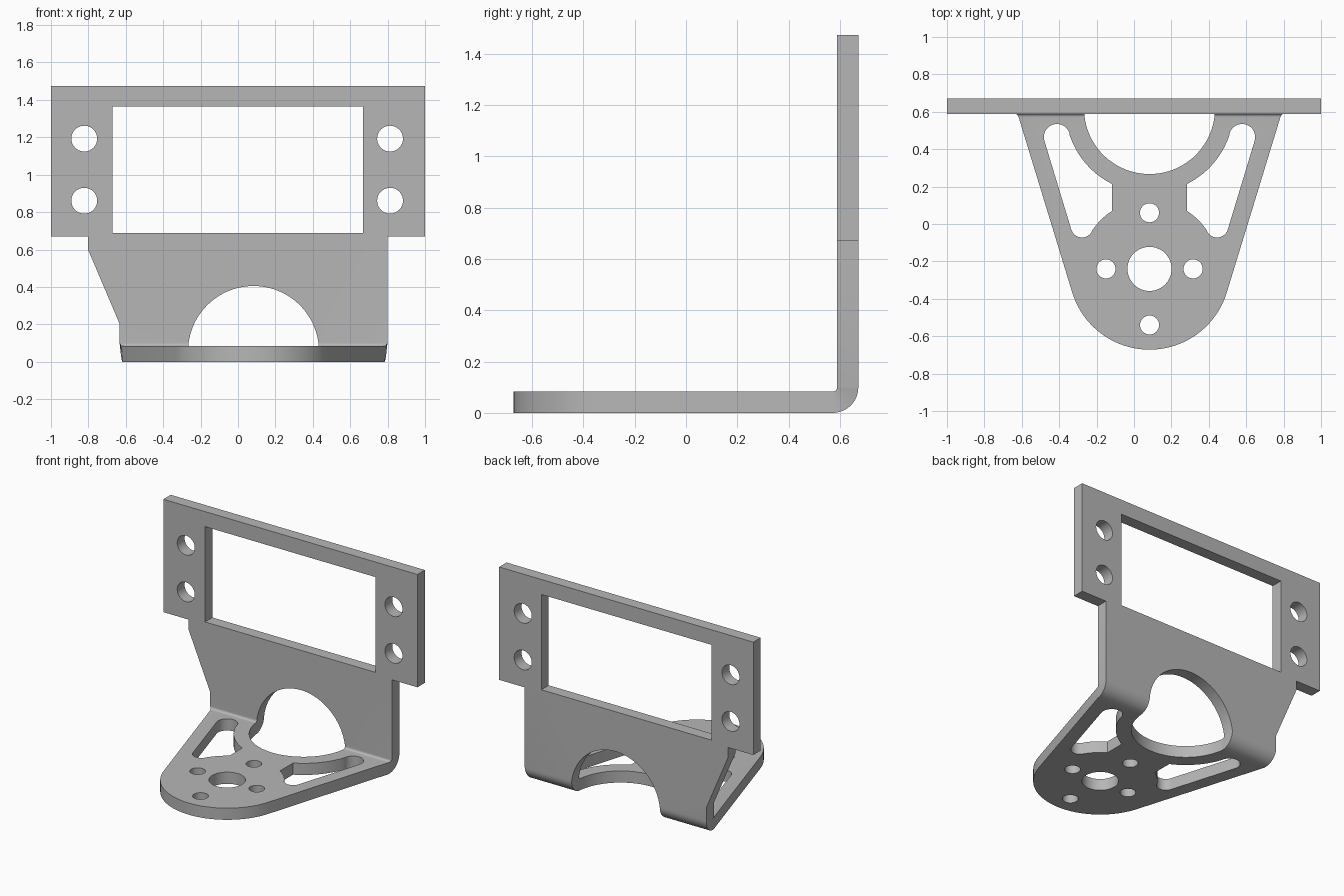
import bpy, bmesh, math
from mathutils import Vector

cube = bpy.data.objects.get("Cube")
if cube:
    bpy.data.objects.remove(cube, do_unlink=True)

T = 0.083                    # sheet thickness
BEND_OUT = 0.10              # outer bend radius
BEND_IN = BEND_OUT - T
BACK = 0.672                 # rear face
SEAM_Y = BACK - BEND_OUT     # base ends here, bend begins
SEAM_Z = BEND_OUT            # bend ends here, upright begins
CX = 0.083                   # symmetry axis of the base
HUB_Y = -0.24                # centre of the rounded nose
ARCH_R, ARCH_OFF = 0.35, 0.045
ARCH_ANG = math.degrees(math.asin(ARCH_OFF / ARCH_R))
ARCH_HALF = ARCH_R * math.cos(math.radians(ARCH_ANG))
BASE_HALF, UPRIGHT_HALF = 0.70, 0.716


def arc(x, y, r, a0, a1, n):
    """Points on an arc, angles in degrees, both ends included."""
    angles = [math.radians(a0 + (a1 - a0) * i / n) for i in range(n + 1)]
    return [(x + r * math.cos(a), y + r * math.sin(a)) for a in angles]


def circle(x, y, r, n=40):
    return arc(x, y, r, 0, 360, n)[:-1]


def plate(bm, loops, place, push):
    """Fill an outline with holes and thicken it along push."""
    edges = []
    for loop in loops:
        vs = [bm.verts.new(place(*p)) for p in loop]
        edges += [bm.edges.new((v, vs[i - 1])) for i, v in enumerate(vs)]
    push = Vector(push)
    fill = bmesh.ops.triangle_fill(bm, edges=edges, use_beauty=True,
                                   normal=push.normalized())
    faces = [g for g in fill["geom"] if isinstance(g, bmesh.types.BMFace)]
    ext = bmesh.ops.extrude_face_region(bm, geom=faces, use_keep_orig=True)
    moved = [g for g in ext["geom"] if isinstance(g, bmesh.types.BMVert)]
    bmesh.ops.translate(bm, verts=moved, vec=push)


bm = bmesh.new()

# Base: tapered plate with round nose, motor holes and two lightening slots
base_outline = ([(CX - BASE_HALF, SEAM_Y)]
                + arc(CX, HUB_Y, 0.432, 197, 343, 40)
                + [(CX + BASE_HALF, SEAM_Y)]
                + arc(CX, SEAM_Y + ARCH_OFF, ARCH_R, -ARCH_ANG, ARCH_ANG - 180, 48))
slot = (arc(-0.412, 0.465, 0.07, 17, 197, 16)
        + arc(-0.278, -0.012, 0.06, 197, 328, 14)
        + arc(CX, HUB_Y, 0.369, 146, 122.8, 8)
        + arc(CX, SEAM_Y + ARCH_OFF, 0.45, 243.6, 198, 14))
mirrored_slot = [(2 * CX - x, y) for x, y in slot]
base_holes = [circle(CX, HUB_Y, 0.118, 48)]
for dx, dy in ((0.233, 0), (-0.233, 0), (0, 0.3), (0, -0.3)):
    base_holes.append(circle(CX + dx, HUB_Y + dy, 0.051, 32))
plate(bm, [base_outline, slot, mirrored_slot] + base_holes,
      lambda x, y: (x, y, 0), (0, 0, T))

# Upright: wide frame with window and screw holes above the arch
upright_outline = ([(CX - UPRIGHT_HALF, SEAM_Z), (CX - UPRIGHT_HALF, 0.203),
                    (-0.802, 0.6), (-0.802, 0.67), (-1, 0.67), (-1, 1.473),
                    (1, 1.473), (1, 0.67), (CX + UPRIGHT_HALF, 0.67),
                    (CX + UPRIGHT_HALF, SEAM_Z)]
                   + arc(CX, SEAM_Z - ARCH_OFF, ARCH_R, ARCH_ANG, 180 - ARCH_ANG, 48))
window = [(-0.672, 0.688), (0.668, 0.688), (0.668, 1.366), (-0.672, 1.366)]
screw_holes = [circle(x, z, 0.069) for x in (-0.822, 0.813) for z in (0.861, 1.193)]
plate(bm, [upright_outline, window] + screw_holes,
      lambda x, z: (x, BACK, z), (0, -T, 0))

# Open the seams where the bend joins the two plates
seams = []
for f in bm.faces:
    at_base = all(abs(v.co.y - SEAM_Y) < 1e-4 for v in f.verts)
    at_upright = all(abs(v.co.z - SEAM_Z) < 1e-4 for v in f.verts)
    if at_base or at_upright:
        seams.append(f)
bmesh.ops.delete(bm, geom=seams, context="FACES")

# Bend: one quarter-turn strip on each side of the arch
STEPS = 12
for side in (-1, 1):
    previous = None
    for i in range(STEPS + 1):
        k = i / STEPS
        a = k * math.pi / 2
        outer_x = CX + side * (BASE_HALF + (UPRIGHT_HALF - BASE_HALF) * k)
        inner_x = CX + side * ARCH_HALF
        ring = []
        for x, r in ((outer_x, BEND_OUT), (inner_x, BEND_OUT),
                     (inner_x, BEND_IN), (outer_x, BEND_IN)):
            ring.append(bm.verts.new((x, SEAM_Y + r * math.sin(a),
                                      SEAM_Z - r * math.cos(a))))
        if previous:
            for j in range(4):
                bm.faces.new((previous[j - 1], previous[j], ring[j], ring[j - 1]))
        previous = ring

bmesh.ops.remove_doubles(bm, verts=bm.verts, dist=1e-4)
bmesh.ops.recalc_face_normals(bm, faces=bm.faces)

mesh = bpy.data.meshes.new("mounting_bracket")
bm.to_mesh(mesh)
bm.free()
bracket = bpy.data.objects.new("mounting_bracket", mesh)
bpy.context.collection.objects.link(bracket)

# Plain grey metal
grey = bpy.data.materials.new("grey_metal")
grey.use_nodes = True
color = (0.47, 0.47, 0.47, 1)
grey.diffuse_color = color
grey.node_tree.nodes["Principled BSDF"].inputs["Base Color"].default_value = color
mesh.materials.append(grey)

bpy.ops.object.select_all(action="DESELECT")
bracket.select_set(True)
bpy.context.view_layer.objects.active = bracket
bpy.ops.object.shade_smooth_by_angle(angle=math.radians(30))
